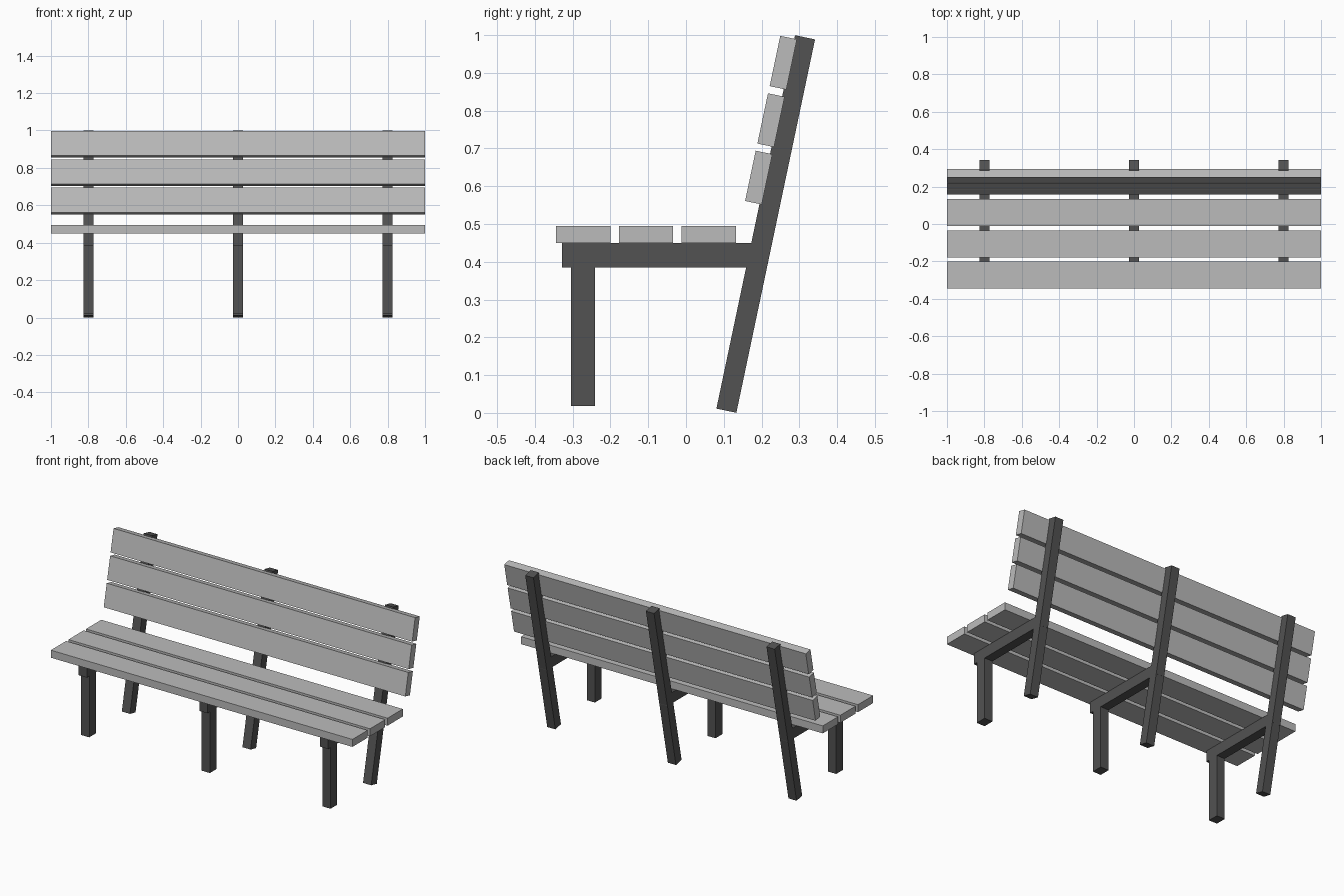
import bpy
import math
from mathutils import Matrix, Vector

if "Cube" in bpy.data.objects:
    bpy.data.objects.remove(bpy.data.objects["Cube"])


def make_material(name, value):
    mat = bpy.data.materials.new(name)
    mat.diffuse_color = (value, value, value, 1)
    mat.use_nodes = True
    mat.node_tree.nodes["Principled BSDF"].inputs["Base Color"].default_value = mat.diffuse_color
    return mat


LIGHT = make_material("light grey slats", 0.50)
DARK = make_material("dark grey frame", 0.085)


def box(name, center, size, mat, tilt=0.0):
    """Box of a given size, leaned backwards about the x axis."""
    bpy.ops.mesh.primitive_cube_add(size=1)
    obj = bpy.context.object
    obj.name = name
    obj.data.transform(Matrix.Diagonal((*size, 1)))
    obj.location = center
    obj.rotation_euler.x = -tilt
    obj.data.materials.append(mat)
    return obj


LEAN = math.radians(11.9)
POST_CENTER = Vector((0, 0.211, 0.5))
POST_DEPTH = 0.054
BAR = 0.054
SLAT_LEN, SLAT_W, SLAT_T = 2.0, 0.144, 0.045
UP = Vector((0, math.sin(LEAN), math.cos(LEAN)))
BACK = Vector((0, math.cos(LEAN), -math.sin(LEAN)))

# Three support frames: front leg, seat beam and leaning back post
for side, x in (("left", -0.8), ("middle", 0.0), ("right", 0.8)):
    box(f"front_leg_{side}", (x, -0.273, 0.2015), (BAR, 0.064, 0.367), DARK)
    box(f"seat_beam_{side}", (x, -0.0565, 0.4175), (BAR, 0.543, 0.065), DARK)
    box(f"back_post_{side}", POST_CENTER + Vector((x, 0, 0)),
        (BAR, POST_DEPTH, 1.01), DARK, LEAN)

# Seat slats
for i in range(3):
    box(f"seat_slat_{i + 1}", (0, -0.2725 + i * 0.1665, 0.4725),
        (SLAT_LEN, SLAT_W, SLAT_T), LIGHT)

# Backrest slats, let slightly into the front of the posts
for i in range(3):
    front = Vector((0, 0.1705 + i * 0.0325, 0.6275 + i * 0.152))
    box(f"back_slat_{i + 1}", front + BACK * (SLAT_T / 2),
        (SLAT_LEN, SLAT_T, 0.136), LIGHT, LEAN)
